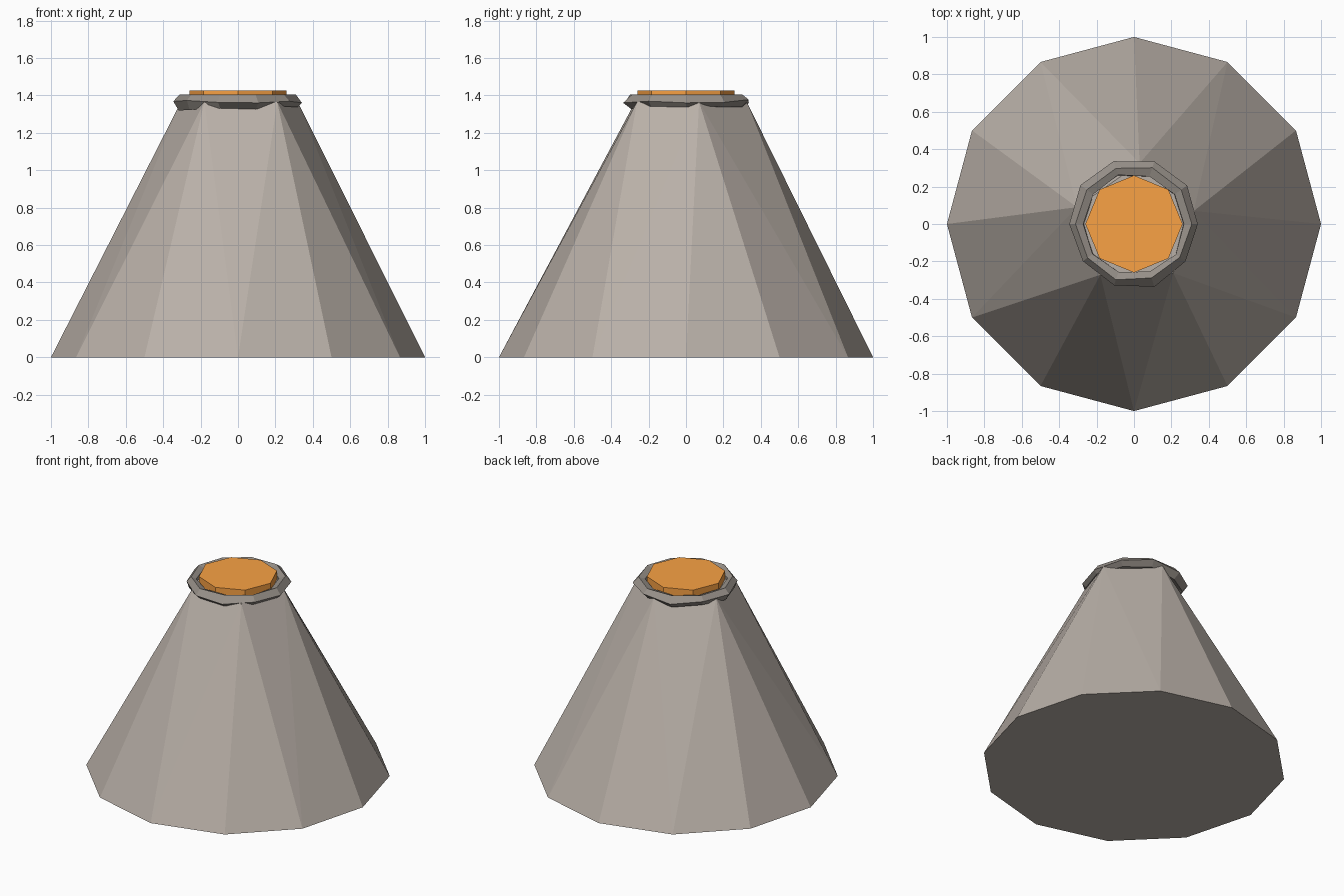
import bpy, bmesh, random
from math import sin, cos, tau

if "Cube" in bpy.data.objects:
    bpy.data.objects.remove(bpy.data.objects["Cube"])

random.seed(4)


def circle(n, r, z):
    return [(r * cos(tau * i / n), r * sin(tau * i / n), z) for i in range(n)]


def finish(name, bm, color):
    bmesh.ops.recalc_face_normals(bm, faces=bm.faces)
    me = bpy.data.meshes.new(name)
    bm.to_mesh(me)
    bm.free()
    ob = bpy.data.objects.new(name, me)
    bpy.context.collection.objects.link(ob)
    mat = bpy.data.materials.new(name + "_material")
    mat.diffuse_color = color
    mat.use_nodes = True
    mat.node_tree.nodes["Principled BSDF"].inputs["Base Color"].default_value = mat.diffuse_color
    me.materials.append(mat)
    return ob


def hull(name, points, color):
    bm = bmesh.new()
    for p in points:
        bm.verts.new(p)
    bmesh.ops.convex_hull(bm, input=bm.verts)
    return finish(name, bm, color)


# Mountain: twelve-sided base tapering to an uneven five-sided top
top = [(0.03, 0.325), (0.32, 0.07), (0.21, -0.262), (-0.18, -0.272), (-0.305, 0.09)]
hull("mountain", circle(12, 1, 0) + [(x, y, 1.365) for x, y in top], (0.485, 0.434, 0.39, 1))

# Lava plug: flat octagon
hull("lava", circle(8, 0.26, 1.36) + circle(8, 0.26, 1.425), (0.95, 0.36, 0.058, 1))

# Crater rim: rough ten-segment ring with a low-poly section
bm = bmesh.new()
section = [(0.345, 1.37), (0.31, 1.405), (0.272, 1.39), (0.27, 1.345), (0.31, 1.33)]
rings = []
for i in range(10):
    a = tau * i / 10
    ring = []
    for r, z in section:
        r += random.uniform(-0.008, 0.01)
        z += random.uniform(-0.012, 0.012) if z < 1.38 else 0
        ring.append(bm.verts.new((r * cos(a), r * sin(a), z)))
    rings.append(ring)
for i in range(10):
    p, q = rings[i], rings[(i + 1) % 10]
    for j in range(5):
        k = (j + 1) % 5
        bm.faces.new((p[j], q[j], q[k], p[k]))
finish("crater_rim", bm, (0.31, 0.28, 0.25, 1))
